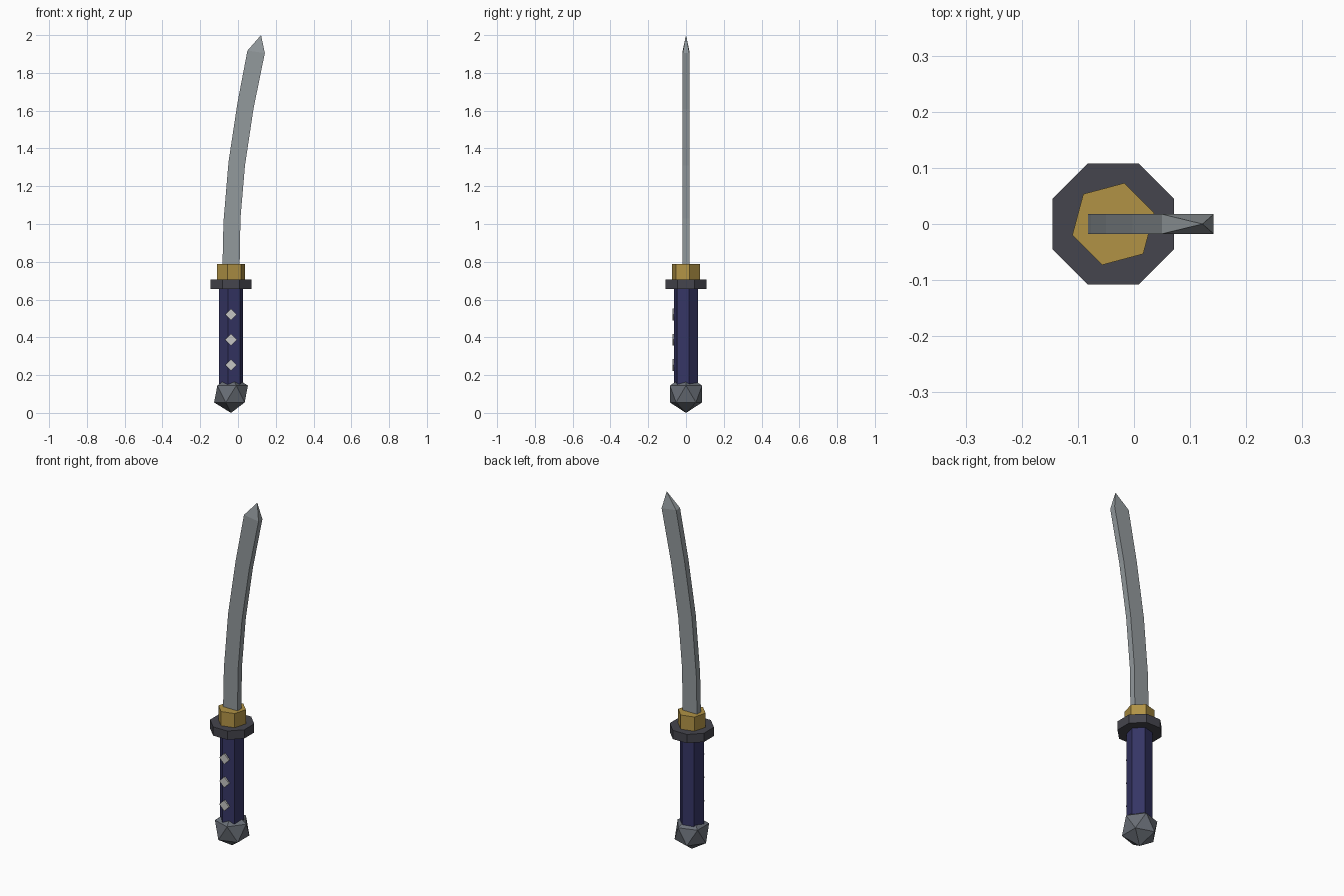
import bpy, bmesh, math
from mathutils import Matrix, Vector

cube = bpy.data.objects.get("Cube")
if cube:
    bpy.data.objects.remove(cube, do_unlink=True)

AXIS_X = -0.037  # centre line of the hilt


def material(name, rgb):
    m = bpy.data.materials.new(name)
    m.use_nodes = True
    m.diffuse_color = (*rgb, 1)
    m.node_tree.nodes["Principled BSDF"].inputs["Base Color"].default_value = (*rgb, 1)
    return m


steel = material("blade steel", (0.29, 0.32, 0.335))
gold = material("gold", (0.44, 0.29, 0.06))
dark_iron = material("dark iron", (0.06, 0.06, 0.075))
navy = material("navy wrap", (0.036, 0.036, 0.13))
grey_iron = material("grey iron", (0.14, 0.155, 0.18))
silver = material("pale silver", (0.56, 0.56, 0.55))


def finish(name, bm, mat):
    bmesh.ops.recalc_face_normals(bm, faces=bm.faces)
    mesh = bpy.data.meshes.new(name)
    bm.to_mesh(mesh)
    bm.free()
    mesh.materials.append(mat)
    obj = bpy.data.objects.new(name, mesh)
    bpy.context.collection.objects.link(obj)
    return obj


def prism(name, sides, radius, z0, z1, turn, mat):
    """Upright prism on the hilt axis with its first corner at angle turn."""
    bm = bmesh.new()
    ring = []
    for i in range(sides):
        a = math.radians(turn) + math.tau * i / sides
        ring.append(bm.verts.new((AXIS_X + radius * math.cos(a), radius * math.sin(a), z0)))
    base = bm.faces.new(ring)
    top = bmesh.ops.extrude_face_region(bm, geom=[base])["geom"]
    bmesh.ops.translate(bm, vec=(0, 0, z1 - z0),
                        verts=[v for v in top if isinstance(v, bmesh.types.BMVert)])
    return finish(name, bm, mat)


# Hilt
prism("handle", 6, 0.066, 0.13, 0.67, 15, navy)
prism("guard", 8, 0.117, 0.656, 0.706, 22.5, dark_iron)
prism("collar", 6, 0.0755, 0.70, 0.787, 15, gold)

# Pommel
bm = bmesh.new()
bmesh.ops.create_icosphere(bm, subdivisions=1, radius=0.1,
                           matrix=Matrix.Translation((AXIS_X, 0, 0.1)))
finish("pommel", bm, grey_iron)

# Diamond studs on the front of the handle
for i in range(3):
    bm = bmesh.new()
    place = (Matrix.Translation((AXIS_X, -0.068, 0.254 + 0.1335 * i))
             @ Matrix.Rotation(math.radians(45), 4, "Y")
             @ Matrix.Diagonal((0.044, 0.009, 0.044, 1)))
    bmesh.ops.create_cube(bm, size=1, matrix=place)
    finish(f"handle_stud_{i + 1}", bm, silver)

# Curved blade: back and edge points at each station, closed by a pointed tip
stations = [
    ((-0.083, 0.74), (0.008, 0.74)),
    ((-0.077, 1.01), (0.013, 1.03)),
    ((-0.050, 1.33), (0.037, 1.31)),
    ((-0.003, 1.64), (0.082, 1.61)),
    ((0.050, 1.918), (0.142, 1.905)),
]
HALF = 0.0175
bm = bmesh.new()
rings = []
for (bx, bz), (ex, ez) in stations:
    corners = [(bx, -HALF, bz), (ex, -HALF, ez), (ex, HALF, ez), (bx, HALF, bz)]
    rings.append([bm.verts.new(c) for c in corners])
tip = bm.verts.new((0.122, 0, 2.0))
bm.faces.new(rings[0])
for k in range(4):
    n = (k + 1) % 4
    for low, high in zip(rings, rings[1:]):
        bm.faces.new((low[k], low[n], high[n], high[k]))
    bm.faces.new((rings[-1][k], rings[-1][n], tip))
finish("blade", bm, steel)
